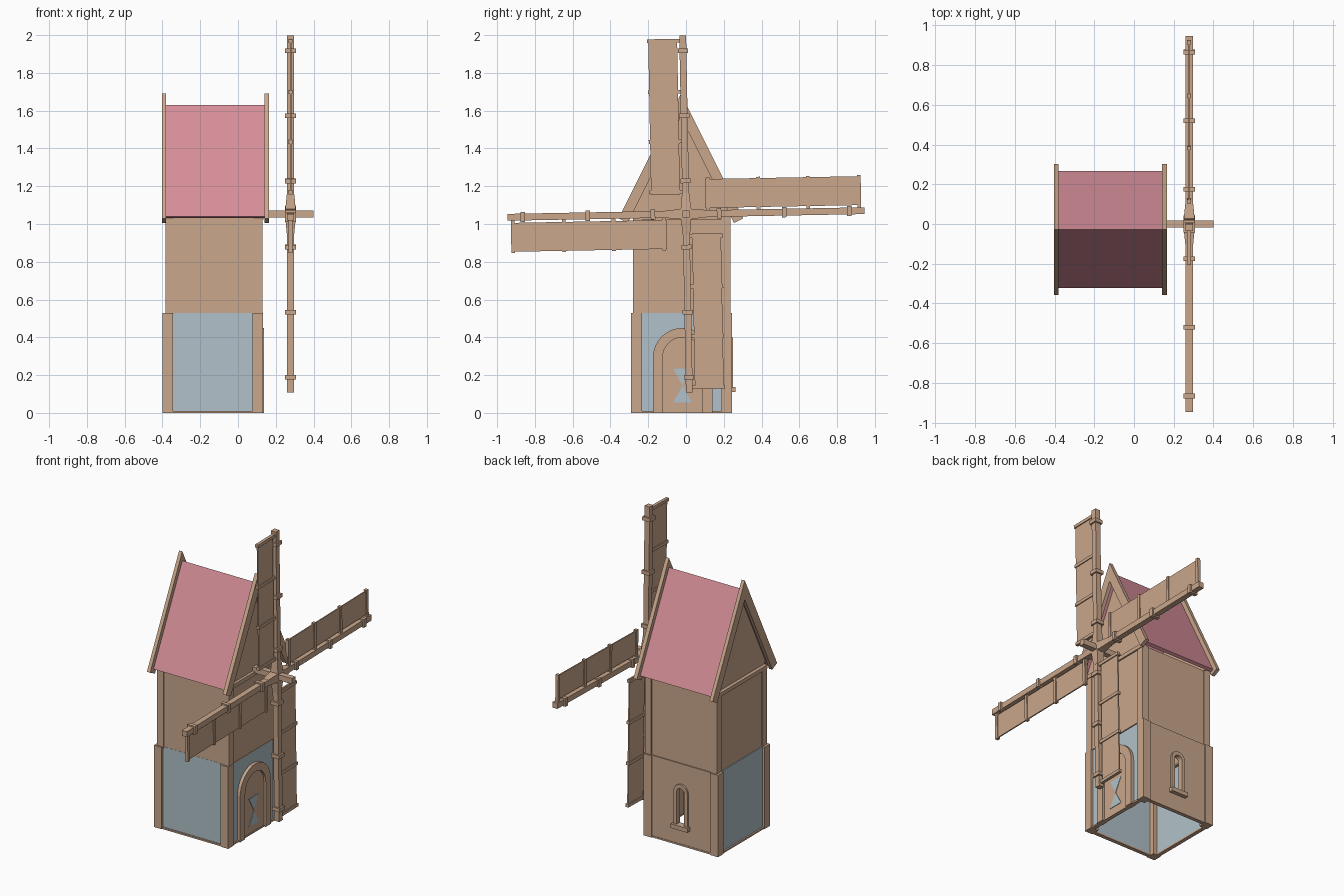
import bpy, bmesh, math
from mathutils import Vector, Matrix

if "Cube" in bpy.data.objects:
    bpy.data.objects.remove(bpy.data.objects["Cube"])


def material(name, rgb):
    m = bpy.data.materials.new(name)
    m.diffuse_color = (*rgb, 1)
    m.use_nodes = True
    m.node_tree.nodes["Principled BSDF"].inputs["Base Color"].default_value = m.diffuse_color
    return m


WOOD = material("warm wood", (0.59, 0.385, 0.26))
BLUE = material("pale blue plaster", (0.44, 0.535, 0.585))
PINK = material("pink roof", (0.66, 0.27, 0.315))


def finish(name, bm, mat, matrix=None):
    bmesh.ops.recalc_face_normals(bm, faces=bm.faces)
    me = bpy.data.meshes.new(name)
    bm.to_mesh(me)
    bm.free()
    me.materials.append(mat)
    ob = bpy.data.objects.new(name, me)
    if matrix is not None:
        ob.matrix_world = matrix
    bpy.context.collection.objects.link(ob)
    return ob


def add_box(bm, x0, x1, y0, y1, z0, z1, top=None):
    """Box from limits; top = (half width, half depth) tapers the upper end."""
    c = Vector(((x0 + x1) / 2, (y0 + y1) / 2, (z0 + z1) / 2))
    m = Matrix.Translation(c) @ Matrix.Diagonal((x1 - x0, y1 - y0, z1 - z0, 1))
    vs = bmesh.ops.create_cube(bm, size=1, matrix=m)["verts"]
    if top:
        for v in vs:
            if v.co.z > c.z:
                v.co.x = c.x + math.copysign(top[0], v.co.x - c.x)
                v.co.y = c.y + math.copysign(top[1], v.co.y - c.y)


def boxes(name, mat, *limits, matrix=None):
    bm = bmesh.new()
    for b in limits:
        add_box(bm, *b)
    return finish(name, bm, mat, matrix)


def prism(name, mat, pts, axis, lo, hi):
    """Extrude a profile along x (pts are y,z) or y (pts are x,z)."""
    bm = bmesh.new()
    place = (lambda p: (lo, p[0], p[1])) if axis == "x" else (lambda p: (p[0], lo, p[1]))
    f = bm.faces.new([bm.verts.new(place(p)) for p in pts])
    new = bmesh.ops.extrude_face_region(bm, geom=[f])["geom"]
    d = Vector((hi - lo, 0, 0)) if axis == "x" else Vector((0, hi - lo, 0))
    bmesh.ops.translate(bm, verts=[g for g in new if isinstance(g, bmesh.types.BMVert)], vec=d)
    return finish(name, bm, mat)


def arch(c, half, z0, top, n=12):
    """Round-headed outline, from bottom left over to bottom right."""
    s = top - half
    arc = [(c - half * math.cos(math.pi * i / n), s + half * math.sin(math.pi * i / n))
           for i in range(n + 1)]
    return [(c - half, z0)] + arc + [(c + half, z0)]


# Lower tower: four thin walls between corner posts, open underneath
X0, X1, Y0, Y1, H = -0.40, 0.133, -0.29, 0.244, 0.53
P, R, T = 0.056, 0.015, 0.012      # post size, wall recess, wall thickness
boxes("lower_corner_posts", WOOD,
      *[(x, x + P, y, y + P, 0, H) for x in (X0, X1 - P) for y in (Y0, Y1 - P)])
boxes("front_plaster_wall", BLUE, (X0 + P, X1 - P, Y0 + R, Y0 + R + T, 0.01, H))
boxes("side_plaster_walls", BLUE,
      (X0 + R, X0 + R + T, Y0 + P, Y1 - P, 0.01, H),
      (X1 - R - T, X1 - R, Y0 + P, Y1 - P, 0.01, H))
boxes("ground_rails", WOOD,
      (X0 + P, X1 - P, Y0 + 0.005, Y0 + 0.03, 0, 0.01),
      (X0 + P, X1 - P, Y1 - 0.03, Y1 - 0.005, 0, 0.01),
      (X0 + 0.005, X0 + 0.03, Y0 + P, Y1 - P, 0, 0.01),
      (X1 - 0.03, X1 - 0.005, Y0 + P, Y1 - P, 0, 0.01))

# Back wall with an arched slit window, its frame and sill
WX, WZ = -0.133, 0.135
hole = arch(WX, 0.027, WZ, 0.375, 8)
wall = [(X0 + P, WZ), (X0 + P, H), (X1 - P, H), (X1 - P, WZ)] + hole[::-1]
prism("back_wall", WOOD, wall, "y", Y1 - 0.024, Y1 - 0.008)
boxes("back_wall_base", WOOD, (X0 + P, X1 - P, Y1 - 0.024, Y1 - 0.008, 0.01, WZ))
prism("window_frame", WOOD, arch(WX, 0.05, WZ, 0.40, 8) + hole[::-1], "y", Y1 - 0.03, Y1 + 0.004)
boxes("window_sill", WOOD, (WX - 0.06, WX + 0.06, Y1 - 0.03, 0.262, 0.11, WZ + 0.002))

# Door with stone-like arch surround and painted hourglass
DY = -0.018
inner = arch(DY, 0.105, 0, 0.40, 16)
prism("door_surround", WOOD, arch(DY, 0.157, 0, 0.45, 16) + inner[::-1], "x", 0.10, 0.138)
prism("door", WOOD, inner, "x", 0.105, 0.124)
for nm, z in (("upper", 0.235), ("lower", 0.055)):
    prism("door_mark_" + nm, BLUE, [(DY - 0.05, z), (DY + 0.05, z), (DY, 0.145)], "x", 0.122, 0.127)

# Upper tower: wooden walls with slim corner posts and a floor-line rim
U0, U1, V0, V1, Z1 = -0.385, 0.131, -0.28, 0.235, 1.035
Q, r = 0.046, 0.006
boxes("upper_corner_posts", WOOD,
      *[(x, x + Q, y, y + Q, H - 0.01, Z1) for x in (U0, U1 - Q) for y in (V0, V1 - Q)])
boxes("upper_walls", WOOD,
      (U0 + Q, U1 - Q, V0 + r, V0 + r + T, H, Z1), (U0 + Q, U1 - Q, V1 - r - T, V1 - r, H, Z1),
      (U0 + r, U0 + r + T, V0 + Q, V1 - Q, H, Z1), (U1 - r - T, U1 - r, V0 + Q, V1 - Q, H, Z1))
boxes("wall_ledge", WOOD,
      (X0 + P, X1 - P, Y0 + R, V0 + 0.03, H - 0.012, H), (X0 + P, X1 - P, V1 - 0.03, Y1 - 0.008, H - 0.012, H),
      (X0 + R, U0 + 0.03, Y0 + P, Y1 - P, H - 0.012, H), (U1 - 0.03, X1 - R, Y0 + P, Y1 - P, H - 0.012, H))
boxes("gable_tie_beams", WOOD,
      (U0 - 0.004, U0 + 0.03, V0, V1, Z1 - 0.015, Z1 + 0.01),
      (U1 - 0.03, U1 + 0.004, V0, V1, Z1 - 0.015, Z1 + 0.01))

# Roof and bargeboards: chevrons of constant thickness, ends cut square
RY = -0.027


def chevron(apex, half, low, thick):
    s = (apex - low) / half
    k = math.hypot(1, s)
    iy, iz = half - thick * s / k, low - thick / k
    return [(RY - half, low), (RY, apex), (RY + half, low),
            (RY + iy, iz), (RY, apex - thick * k), (RY - iy, iz)]


prism("roof", PINK, chevron(1.63, 0.295, 1.04, 0.02), "x", -0.382, 0.142)
for nm, a, b in (("left", -0.403, -0.38), ("right", 0.14, 0.165)):
    prism(nm + "_bargeboard", WOOD, chevron(1.69, 0.33, 1.03, 0.055), "x", a, b)
for nm, a, b in (("left", -0.367, -0.355), ("right", 0.105, 0.117)):
    prism(nm + "_gable_wall", WOOD,
          [(RY - 0.257, Z1), (RY - 0.257, 1.07), (RY, 1.585), (RY + 0.257, 1.07), (RY + 0.257, Z1)],
          "x", a, b)

# Axle and hub
AX, AZ = 0.278, 1.053
boxes("axle", WOOD, (0.11, 0.40, -0.018, 0.018, AZ - 0.018, AZ + 0.018))
boxes("hub", WOOD, (AX - 0.026, AX + 0.026, -0.028, 0.028, AZ - 0.028, AZ + 0.028))

# Four sails, each built pointing up and then turned about the axle
for i in range(4):
    turn = Matrix.Translation((AX, 0, AZ)) @ Matrix.Rotation(math.radians(90 * i + 1.06), 4, "X")
    w = 0.018
    parts = [(-w, w, -w, w, 0.01, 0.946),
             (-0.028, 0.028, -0.028, 0.028, 0.02, 0.11, (0.019, 0.019))]
    parts += [(-0.028, 0.028, -0.027, 0.027, c - 0.012, c + 0.012) for c in (0.175, 0.52, 0.865)]
    boxes(f"sail_{i + 1}_arm", WOOD, *parts, matrix=turn)
    boxes(f"sail_{i + 1}_crossbars", WOOD,
          *[(-0.01, 0.01, -0.19, -0.01, c - 0.01, c + 0.01) for c in (0.118, 0.385, 0.648, 0.918)],
          matrix=turn)
    boxes(f"sail_{i + 1}_panel", WOOD, (-0.004, 0.004, -0.183, -0.03, 0.105, 0.925), matrix=turn)
